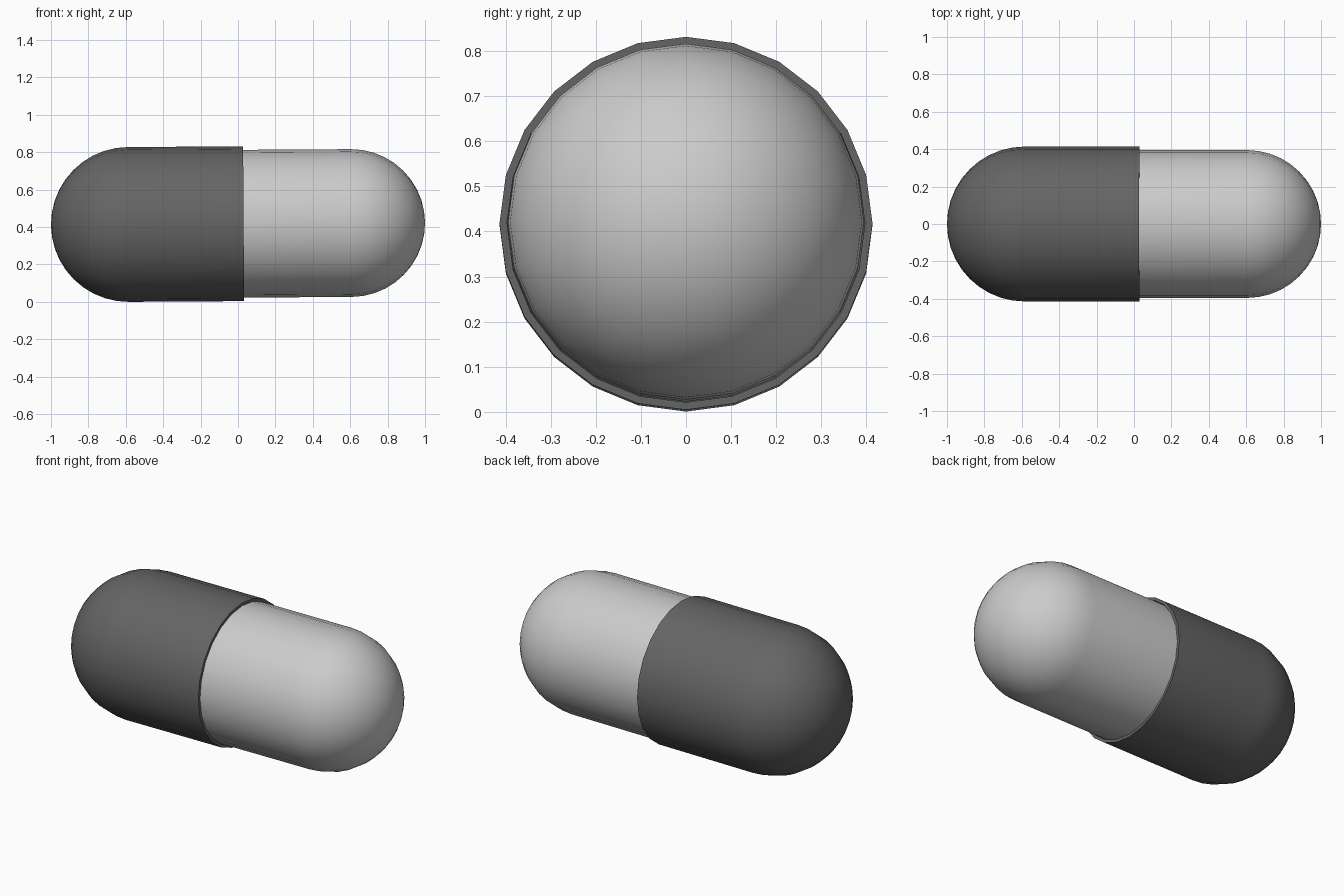
import bpy, bmesh, math
from mathutils import Matrix

if "Cube" in bpy.data.objects:
    bpy.data.objects.remove(bpy.data.objects["Cube"])

SIDES = 24      # facets around the long axis
DOME = 10       # steps along each rounded end
AXIS_Z = 0.4178
TILT = -0.0063  # capsule leans very slightly


def dome(tip, radius, direction):
    """Quarter-circle profile (x, r) from the tip to the straight wall."""
    centre = tip - direction * radius
    return [(centre + direction * radius * math.cos(a), radius * math.sin(a))
            for a in (math.pi / 2 * i / DOME for i in range(DOME + 1))]


def lathe(name, profile, colour):
    """Turn an (x, r) profile around the x axis."""
    bm = bmesh.new()
    verts = [bm.verts.new((x, 0, r)) for x, r in profile]
    edges = [bm.edges.new(pair) for pair in zip(verts, verts[1:])]
    bmesh.ops.spin(bm, geom=verts + edges, cent=(0, 0, 0), axis=(1, 0, 0),
                   angle=math.tau, steps=SIDES, use_duplicate=False)
    bmesh.ops.remove_doubles(bm, verts=bm.verts, dist=1e-4)
    bmesh.ops.recalc_face_normals(bm, faces=bm.faces)
    mesh = bpy.data.meshes.new(name)
    bm.to_mesh(mesh)
    bm.free()
    obj = bpy.data.objects.new(name, mesh)
    bpy.context.collection.objects.link(obj)
    obj.matrix_world = Matrix.Translation((0, 0, AXIS_Z)) @ Matrix.Rotation(TILT, 4, 'Y')
    mat = bpy.data.materials.new(name + "_colour")
    mat.diffuse_color = colour
    mat.use_nodes = True
    mat.node_tree.nodes["Principled BSDF"].inputs["Base Color"].default_value = mat.diffuse_color
    mesh.materials.append(mat)
    bpy.ops.object.select_all(action='DESELECT')
    obj.select_set(True)
    bpy.context.view_layer.objects.active = obj
    bpy.ops.object.shade_smooth_by_angle(angle=math.radians(35))
    return obj


# Dark outer cap: dome, wall, flat rim turned inward with a short inner lip
lathe("outer_cap", dome(-1.0, 0.4138, -1) + [(0.03, 0.4138), (0.03, 0.397), (-0.08, 0.397)],
      (0.13, 0.13, 0.13, 1))

# Light inner body, sliding into the cap
lathe("inner_body", dome(1.0, 0.395, 1) + [(-0.08, 0.395), (-0.08, 0.0)],
      (0.62, 0.62, 0.62, 1))
